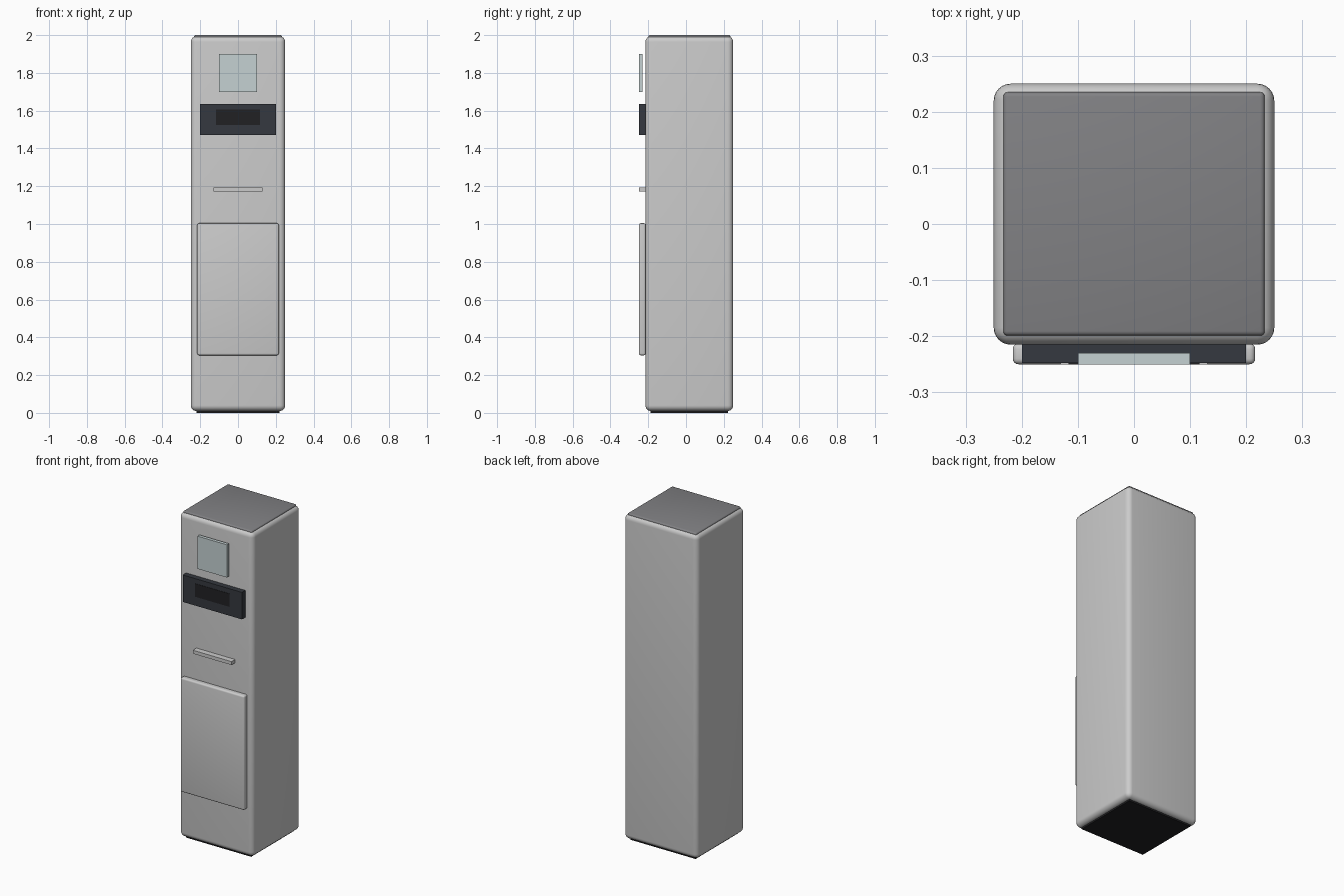
import bpy, math

if "Cube" in bpy.data.objects:
    bpy.data.objects.remove(bpy.data.objects["Cube"])


def material(name, rgb):
    m = bpy.data.materials.new(name)
    m.diffuse_color = (*rgb, 1)
    m.use_nodes = True
    m.node_tree.nodes["Principled BSDF"].inputs["Base Color"].default_value = m.diffuse_color
    return m


def box(name, lo, hi, bevel=0, segments=4, mat=None):
    """Box between two corners with optional rounded edges."""
    bpy.ops.mesh.primitive_cube_add(size=1, location=[(a + b) / 2 for a, b in zip(lo, hi)])
    ob = bpy.context.object
    ob.name = name
    ob.scale = [b - a for a, b in zip(lo, hi)]
    bpy.ops.object.transform_apply(location=False, rotation=False, scale=True)
    if bevel:
        mod = ob.modifiers.new("round", 'BEVEL')
        mod.width = bevel
        mod.segments = segments
        bpy.ops.object.modifier_apply(modifier=mod.name)
        bpy.ops.object.shade_smooth_by_angle(angle=math.radians(35))
    if mat:
        ob.data.materials.append(mat)
    return ob


dark = material("dark_panel", (0.035, 0.04, 0.05))
black = material("black", (0.015, 0.015, 0.017))
glass = material("pale_glass", (0.56, 0.64, 0.65))
cap = material("cap_grey", (0.22, 0.22, 0.23))

# Cabinet with top cap and base plate
box("cabinet_body", (-0.25, -0.215, 0.01), (0.25, 0.25, 1.994), 0.03, 6)
box("top_cap", (-0.233, -0.199, 1.975), (0.233, 0.235, 2.0), 0.008, 3, cap)
box("base_plate", (-0.22, -0.187, 0.0), (0.22, 0.222, 0.025), 0, 1, black)

# Front fittings
front = -0.25
back = -0.213
box("screen", (-0.1, front, 1.70), (0.1, -0.23, 1.90), 0, 1, glass)
box("reader_panel", (-0.2, -0.248, 1.47), (0.2, back, 1.635), 0, 1, dark)
box("reader_slot", (-0.117, front, 1.525), (0.117, -0.235, 1.605), 0, 1, black)
box("handle_bar", (-0.131, front, 1.173), (0.131, back, 1.194))
box("lower_door", (-0.216, front, 0.305), (0.216, back, 1.004), 0.01, 4)
